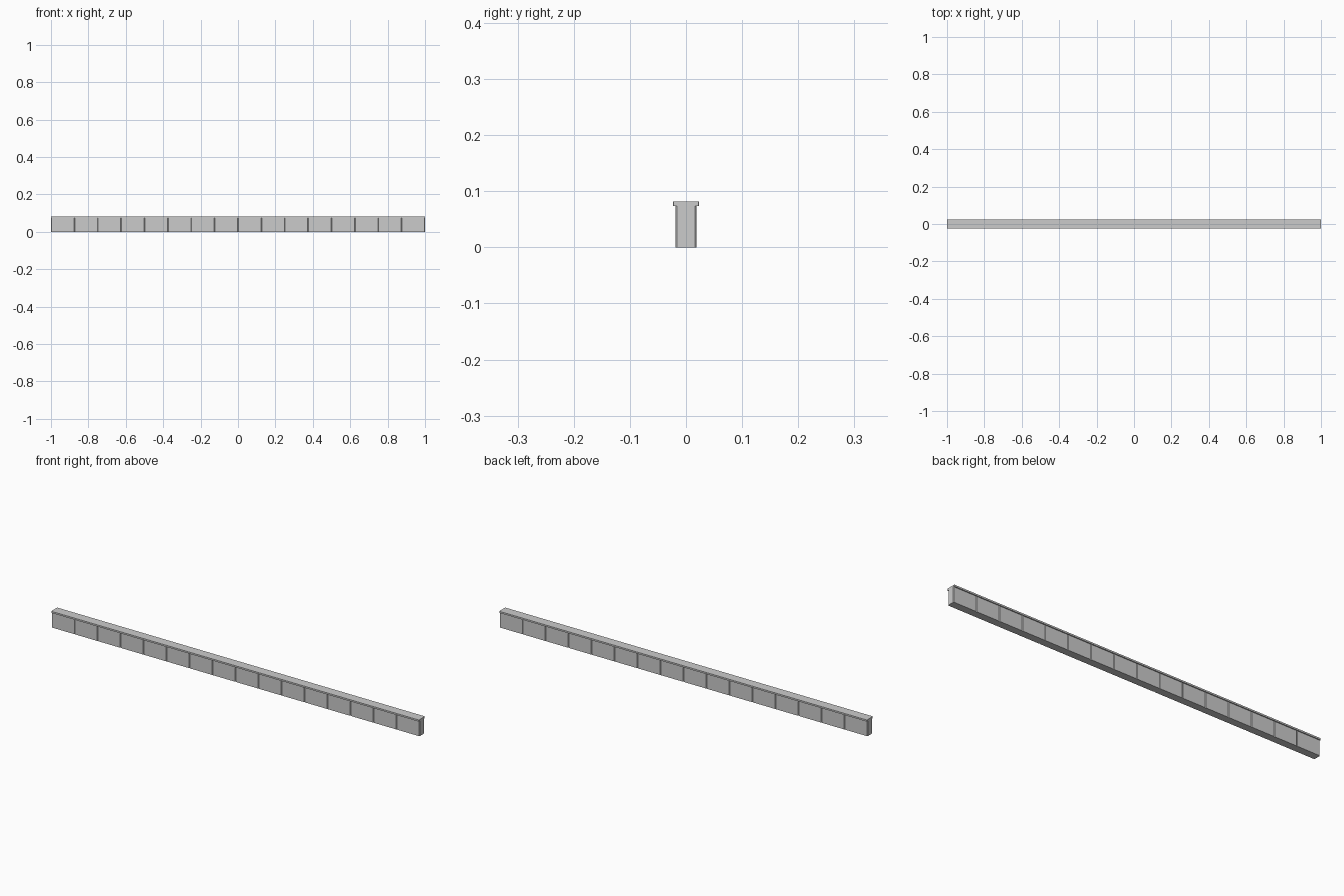
import bpy, bmesh

if "Cube" in bpy.data.objects:
    bpy.data.objects.remove(bpy.data.objects["Cube"])

LENGTH, PANELS = 2.0, 16
WALL_W, WALL_H = 0.037, 0.074
CAP_W, TOP = 0.047, 0.082


def chamfered_block(name, cx, length, width, z0, z1, c):
    """Block whose four upright edges are chamfered by c."""
    x, y = length / 2, width / 2
    outline = [(-x + c, -y), (x - c, -y), (x, -y + c), (x, y - c),
               (x - c, y), (-x + c, y), (-x, y - c), (-x, -y + c)]
    bm = bmesh.new()
    base = bm.faces.new([bm.verts.new((px, py, z0)) for px, py in outline])
    ext = bmesh.ops.extrude_face_region(bm, geom=[base], use_keep_orig=True)
    top = [g for g in ext["geom"] if isinstance(g, bmesh.types.BMVert)]
    bmesh.ops.translate(bm, verts=top, vec=(0, 0, z1 - z0))
    bmesh.ops.recalc_face_normals(bm, faces=bm.faces)
    mesh = bpy.data.meshes.new(name)
    bm.to_mesh(mesh)
    bm.free()
    obj = bpy.data.objects.new(name, mesh)
    obj.location.x = cx
    bpy.context.collection.objects.link(obj)
    return obj


# Wall panels, their chamfers meeting in V-shaped joints on both sides
step = LENGTH / PANELS
for i in range(PANELS):
    chamfered_block(f"wall_panel_{i + 1}", -LENGTH / 2 + step * (i + 0.5),
                    step, WALL_W, 0, WALL_H, 0.0025)

# Continuous overhanging coping along the top
chamfered_block("coping", 0, LENGTH, CAP_W, WALL_H, TOP, 0.0015)
